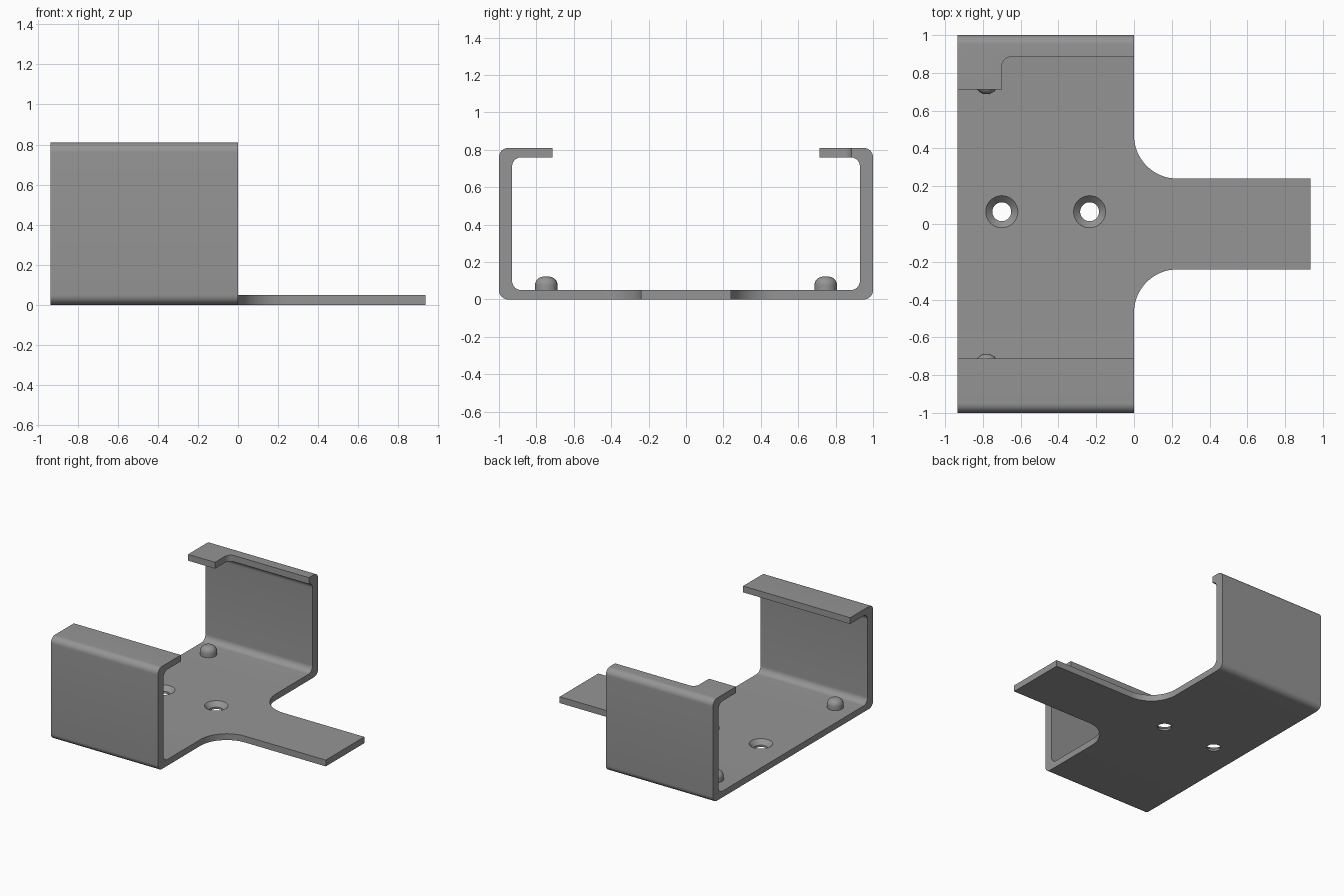
import bpy, bmesh, math
from mathutils import Matrix

if "Cube" in bpy.data.objects:
    bpy.data.objects.remove(bpy.data.objects["Cube"])

X0, X1 = -0.935, 0.935      # left edge of the channel, tip of the tongue
T = 0.05                    # sheet thickness
NECK, TONGUE = 0.47, 0.24   # half widths at the root and along the tongue

grey = bpy.data.materials.new("satin_grey")
grey.diffuse_color = (0.3, 0.3, 0.3, 1)
grey.use_nodes = True
grey.node_tree.nodes["Principled BSDF"].inputs["Base Color"].default_value = grey.diffuse_color


def arc(cx, cy, r, a0, a1, n=10):
    """Points on an arc, angles in degrees."""
    return [(cx + r * math.cos(math.radians(a0 + (a1 - a0) * i / n)),
             cy + r * math.sin(math.radians(a0 + (a1 - a0) * i / n))) for i in range(n + 1)]


def make_object(name, bm):
    bmesh.ops.remove_doubles(bm, verts=bm.verts, dist=1e-5)
    bmesh.ops.recalc_face_normals(bm, faces=bm.faces)
    mesh = bpy.data.meshes.new(name)
    bm.to_mesh(mesh)
    bm.free()
    mesh.materials.append(grey)
    ob = bpy.data.objects.new(name, mesh)
    bpy.context.collection.objects.link(ob)
    return ob


def smooth(ob):
    bpy.ops.object.select_all(action='DESELECT')
    ob.select_set(True)
    bpy.context.view_layer.objects.active = ob
    bpy.ops.object.shade_smooth_by_angle(angle=math.radians(35))


def lathe(name, profile, x, y, steps=40):
    """Solid of revolution about a vertical axis at x, y."""
    bm = bmesh.new()
    vs = [bm.verts.new((r, 0, z)) for r, z in profile]
    es = [bm.edges.new(p) for p in zip(vs, vs[1:])]
    bmesh.ops.spin(bm, geom=vs + es, cent=(0, 0, 0), axis=(0, 0, 1),
                   angle=2 * math.pi, steps=steps)
    bmesh.ops.transform(bm, matrix=Matrix.Translation((x, y, 0)), verts=bm.verts)
    return make_object(name, bm)


# Half of the channel section (y, z): floor, wall and inward lip
half = ([(NECK, 0)] + arc(0.95, 0.05, 0.05, -90, 0) + arc(0.95, 0.76, 0.05, 0, 90)
        + [(0.713, 0.81), (0.713, 0.76)] + arc(0.88, 0.71, 0.05, 90, 0)
        + arc(0.88, 0.10, 0.05, 0, -90) + [(NECK, T)])
section = half + [(-y, z) for y, z in reversed(half)]

# Channel walls, closed at the left and partly at the right where the tongue joins
bm = bmesh.new()
left = [bm.verts.new((X0, y, z)) for y, z in section]
right = [bm.verts.new((0, y, z)) for y, z in section]
n, h = len(section), len(half)
for i in range(n):
    j = (i + 1) % n
    bm.faces.new((left[i], left[j], right[j], right[i]))
bm.faces.new(left)
bm.faces.new(right[:h])
bm.faces.new(right[h:])

# Tongue with filleted root
r = NECK - TONGUE
side = arc(r, NECK, r, 180, 270, 16) + [(X1, TONGUE)]
plan = side + [(x, -y) for x, y in reversed(side)]
low = [bm.verts.new((x, y, 0)) for x, y in plan]
top = [bm.verts.new((x, y, T)) for x, y in plan]
bm.faces.new(low)
bm.faces.new(top)
for i in range(len(plan) - 1):
    bm.faces.new((low[i], low[i + 1], top[i + 1], top[i]))
bracket = make_object("bracket", bm)

# Cutter for the rounded notch in the rear lip
bm = bmesh.new()
notch = [(-0.70, 0.6), (0.1, 0.6), (0.1, 0.885)] + arc(-0.65, 0.835, 0.05, 90, 180, 8)
face = bm.faces.new([bm.verts.new((x, y, 0.73)) for x, y in notch])
ext = bmesh.ops.extrude_face_region(bm, geom=[face])
bmesh.ops.translate(bm, vec=(0, 0, 0.2),
                    verts=[v for v in ext["geom"] if isinstance(v, bmesh.types.BMVert)])
cutters = [make_object("notch_cutter", bm)]

# Cutters for the countersunk screw holes
for x in (-0.70, -0.235):
    cutters.append(lathe("hole_cutter", [(0, -0.05), (0.05, -0.05), (0.05, 0.015),
                                         (0.085, T), (0.085, 0.09), (0, 0.09)], x, 0.065))

bpy.context.view_layer.objects.active = bracket
for c in cutters:
    c.hide_render = True
    mod = bracket.modifiers.new("cut", 'BOOLEAN')
    mod.operation = 'DIFFERENCE'
    mod.solver = 'EXACT'
    mod.object = c
    bpy.ops.object.modifier_apply(modifier=mod.name)
for c in cutters:
    bpy.data.objects.remove(c)
smooth(bracket)

# Rounded locating studs on the floor
stud = [(0.06, T - 0.005)] + arc(0.015, 0.077, 0.045, 0, 90, 8) + [(0, 0.122)]
for name, y in (("front_stud", -0.747), ("rear_stud", 0.747)):
    smooth(lathe(name, [(0, T - 0.005)] + stud, -0.78, y))
